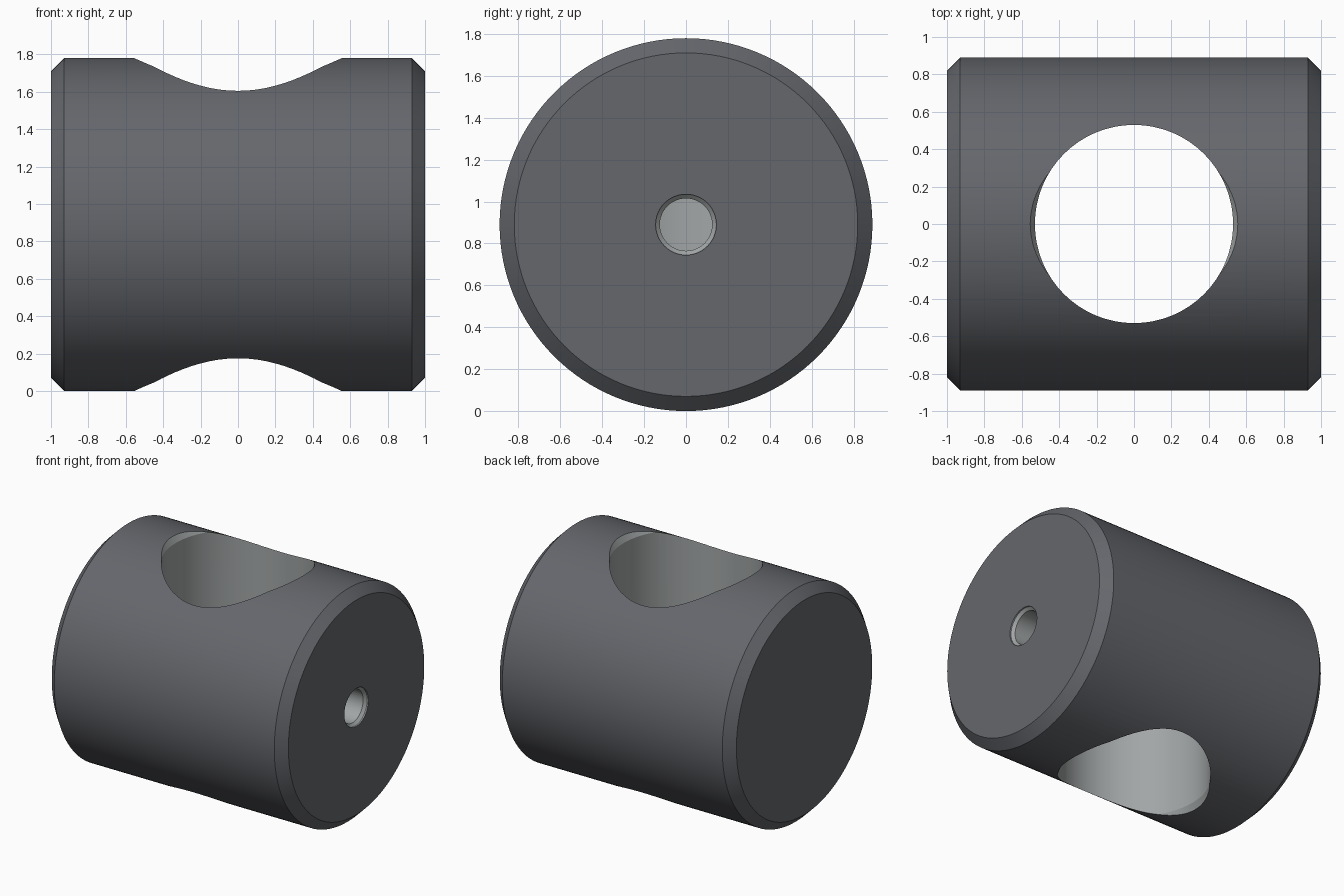
import bpy, bmesh, math
from mathutils import Matrix

if "Cube" in bpy.data.objects:
    bpy.data.objects.remove(bpy.data.objects["Cube"])

R = 0.89  # barrel radius, also the height of its axis


def material(name, rgb):
    m = bpy.data.materials.new(name)
    m.diffuse_color = (*rgb, 1)
    m.use_nodes = True
    m.node_tree.nodes["Principled BSDF"].inputs["Base Color"].default_value = m.diffuse_color
    return m


def lathe(name, profile, sides, matrix, mat):
    """Closed solid of revolution from (radius, height) pairs, bottom to top."""
    bm = bmesh.new()
    rings = []
    for r, h in profile:
        rings.append([bm.verts.new((r * math.cos(2 * math.pi * i / sides),
                                    r * math.sin(2 * math.pi * i / sides), h))
                      for i in range(sides)])
    for a, b in zip(rings, rings[1:]):
        for i in range(sides):
            j = (i + 1) % sides
            bm.faces.new((a[i], a[j], b[j], b[i]))
    bm.faces.new(rings[0][::-1])
    bm.faces.new(rings[-1])
    bm.transform(matrix)
    mesh = bpy.data.meshes.new(name)
    bm.to_mesh(mesh)
    bm.free()
    mesh.materials.append(mat)
    ob = bpy.data.objects.new(name, mesh)
    bpy.context.collection.objects.link(ob)
    return ob


dark = material("dark_metal", (0.13, 0.135, 0.15))
bare = material("machined_metal", (0.36, 0.38, 0.38))

up = Matrix.Translation((0, 0, R))
along_x = up @ Matrix.Rotation(math.pi / 2, 4, 'Y')

# Chamfered barrel lying along x
barrel = lathe("barrel", [(0.82, -1), (R, -0.93), (R, 0.93), (0.82, 1)], 128, along_x, dark)

# Vertical through hole with a slight countersink at both mouths
cross_hole = lathe("cross_hole_cutter",
                   [(0.61, -0.99), (0.555, -0.89), (0.53, -0.845),
                    (0.53, 0.845), (0.555, 0.89), (0.61, 0.99)], 64, up, bare)

# Set-screw bore from the right face into the cross hole
screw_bore = lathe("screw_bore_cutter",
                   [(0.125, 0.3), (0.125, 0.96), (0.125, 0.97), (0.145, 0.99), (0.145, 1.1)],
                   48, along_x, bare)

bpy.context.view_layer.objects.active = barrel
barrel.select_set(True)
for cutter in (cross_hole, screw_bore):
    cutter.hide_render = True
    mod = barrel.modifiers.new(cutter.name, 'BOOLEAN')
    mod.operation = 'DIFFERENCE'
    mod.solver = 'EXACT'
    mod.material_mode = 'TRANSFER'
    mod.object = cutter
    bpy.ops.object.modifier_apply(modifier=mod.name)
    bpy.data.objects.remove(cutter)

bpy.ops.object.shade_smooth_by_angle(angle=math.radians(20))
